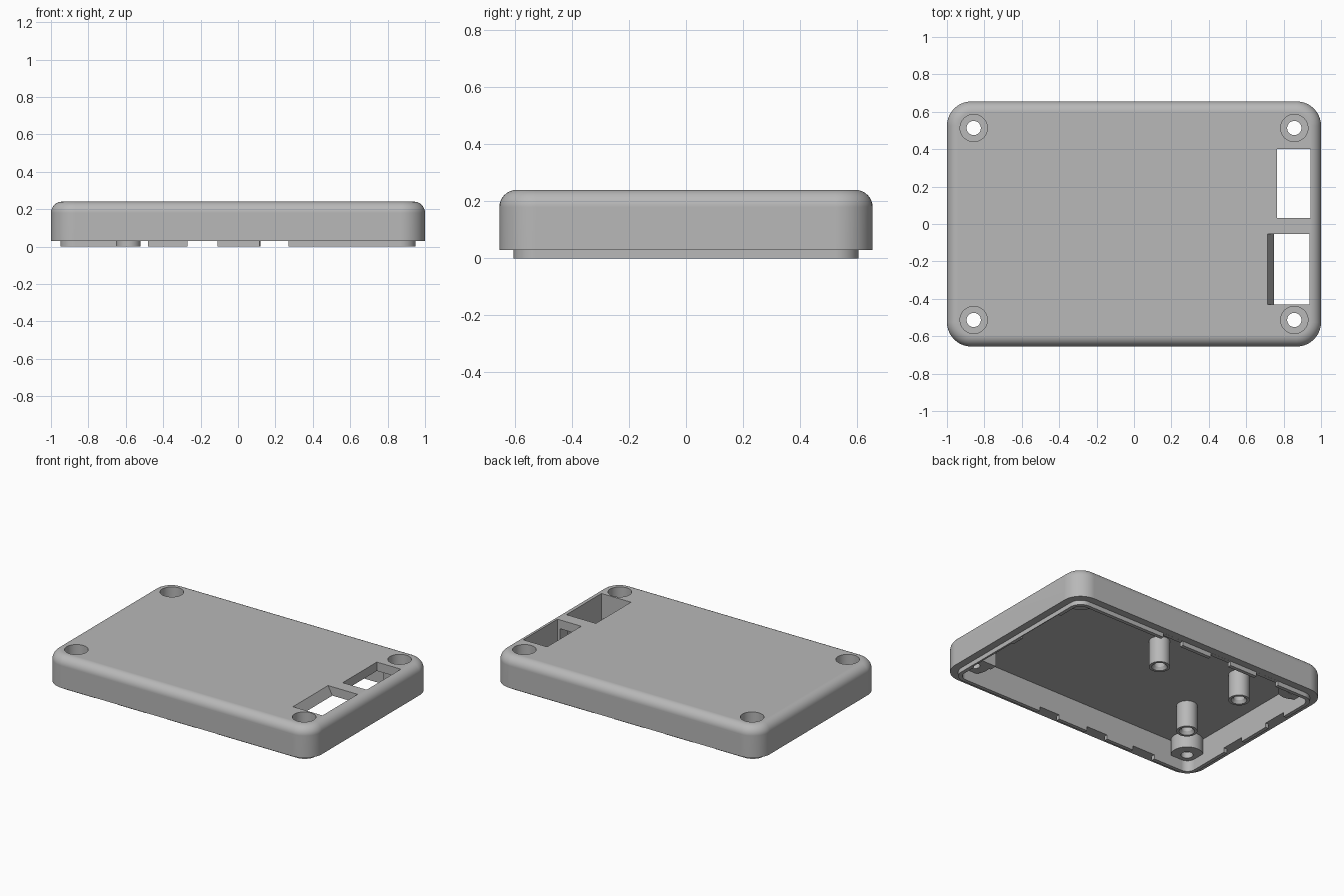
import bpy, bmesh
from math import sin, cos, pi, radians

if "Cube" in bpy.data.objects:
    bpy.data.objects.remove(bpy.data.objects["Cube"])

HX, HY, R, TOP, RIM = 1.0, 0.655, 0.13, 0.24, 0.03
CEILING, LIP_OUT, LIP_IN = 0.18, 0.05, 0.075
FILLET = 0.06

plastic = bpy.data.materials.new("grey_plastic")
plastic.use_nodes = True
grey = (0.48, 0.48, 0.48, 1)
plastic.diffuse_color = grey
plastic.node_tree.nodes["Principled BSDF"].inputs["Base Color"].default_value = grey


def make(name, bm):
    bmesh.ops.recalc_face_normals(bm, faces=bm.faces)
    mesh = bpy.data.meshes.new(name)
    bm.to_mesh(mesh)
    bm.free()
    mesh.materials.append(plastic)
    ob = bpy.data.objects.new(name, mesh)
    bpy.context.scene.collection.objects.link(ob)
    return ob


def loft(name, rings):
    """Closed solid through a list of equal-length point rings."""
    bm = bmesh.new()
    loops = [[bm.verts.new(p) for p in ring] for ring in rings]
    for a, b in zip(loops, loops[1:]):
        for i in range(len(a)):
            j = (i + 1) % len(a)
            bm.faces.new((a[i], a[j], b[j], b[i]))
    bm.faces.new(loops[0])
    bm.faces.new(loops[-1])
    return make(name, bm)


def rounded_ring(inset, z, steps=10):
    r = R - inset
    pts = []
    for k, (sx, sy) in enumerate(((1, 1), (-1, 1), (-1, -1), (1, -1))):
        for i in range(steps + 1):
            a = (k + i / steps) * pi / 2
            pts.append((sx * (HX - R) + r * cos(a), sy * (HY - R) + r * sin(a), z))
    return pts


def lathe(name, x, y, profile, n=40):
    return loft(name, [[(x + r * cos(2 * pi * i / n), y + r * sin(2 * pi * i / n), z)
                        for i in range(n)] for r, z in profile])


def rect(x0, x1, y0, y1, z):
    return [(x0, y0, z), (x1, y0, z), (x1, y1, z), (x0, y1, z)]


def box(name, x0, x1, y0, y1, z0, z1):
    return loft(name, [rect(x0, x1, y0, y1, z0), rect(x0, x1, y0, y1, z1)])


def combine(target, tool, operation):
    """Apply a boolean and remove the tool."""
    tool.hide_render = True
    mod = target.modifiers.new("combine", "BOOLEAN")
    mod.operation, mod.object, mod.solver = operation, tool, "EXACT"
    graph = bpy.context.evaluated_depsgraph_get()
    mesh = bpy.data.meshes.new_from_object(target.evaluated_get(graph))
    target.modifiers.clear()
    target.data = mesh
    bpy.data.objects.remove(tool)


# Hollow lid: ceiling, inner wall, lip, rim, outer wall, rounded top edge
rings = [rounded_ring(LIP_IN, CEILING), rounded_ring(LIP_IN, 0),
         rounded_ring(LIP_OUT, 0), rounded_ring(LIP_OUT, RIM), rounded_ring(0, RIM)]
for i in range(9):
    a = i / 8 * pi / 2
    rings.append(rounded_ring(FILLET * (1 - cos(a)), TOP - FILLET * (1 - sin(a))))
lid = loft("case_lid", rings)

# Corner screw bosses and inner standoffs
corners = [(sx * 0.857, sy * 0.513) for sx in (-1, 1) for sy in (-1, 1)]
posts = [(-0.585, -0.19), (-0.585, 0.31), (0.055, 0.31)]
for x, y in corners:
    combine(lid, lathe("screw_boss", x, y, [(0.1, 0.075), (0.1, 0.2)]), "UNION")
for x, y in posts:
    combine(lid, lathe("standoff", x, y, [(0.065, 0.0), (0.065, 0.2)]), "UNION")

# Short wall beside the front port opening
combine(lid, box("port_wall", 0.75, 0.96, -0.48, -0.43, 0.072, 0.2), "UNION")

# Counterbored screw holes and standoff holes
for x, y in corners:
    combine(lid, lathe("screw_hole", x, y, [(0.038, -0.1), (0.038, 0.115),
                                            (0.073, 0.115), (0.073, 0.3)]), "DIFFERENCE")
for x, y in posts:
    combine(lid, lathe("standoff_hole", x, y, [(0.055, -0.01), (0.035, 0.02),
                                               (0.035, 0.14)]), "DIFFERENCE")

# Port openings, the front one with a sloped inner edge
combine(lid, box("rear_port", 0.765, 0.945, 0.033, 0.4, -0.1, 0.3), "DIFFERENCE")
combine(lid, loft("front_port", [rect(0.75, 0.937, -0.43, -0.053, -0.1),
                                 rect(0.75, 0.937, -0.43, -0.053, CEILING - 0.005),
                                 rect(0.715, 0.937, -0.43, -0.053, TOP),
                                 rect(0.715, 0.937, -0.43, -0.053, 0.3)]), "DIFFERENCE")

# Gaps in the lip along the front, back and right sides
gap_top = RIM - 0.0005
for x0, x1 in ((-0.65, -0.48), (-0.27, -0.11), (0.115, 0.27)):
    for y0, y1 in ((-0.63, -0.55), (0.55, 0.63)):
        combine(lid, box("lip_gap", x0, x1, y0, y1, -0.1, gap_top), "DIFFERENCE")
for y0, y1 in ((-0.24, -0.07), (0.16, 0.33)):
    combine(lid, box("lip_gap", -0.97, -0.9, y0, y1, -0.1, gap_top), "DIFFERENCE")

# One material, smooth curves with sharp edges
lid.data.materials.clear()
lid.data.materials.append(plastic)
for poly in lid.data.polygons:
    poly.material_index = 0
bpy.ops.object.select_all(action="DESELECT")
lid.select_set(True)
bpy.context.view_layer.objects.active = lid
bpy.ops.object.shade_smooth_by_angle(angle=radians(30))
weighted = lid.modifiers.new("even_shading", "WEIGHTED_NORMAL")
weighted.keep_sharp = True
